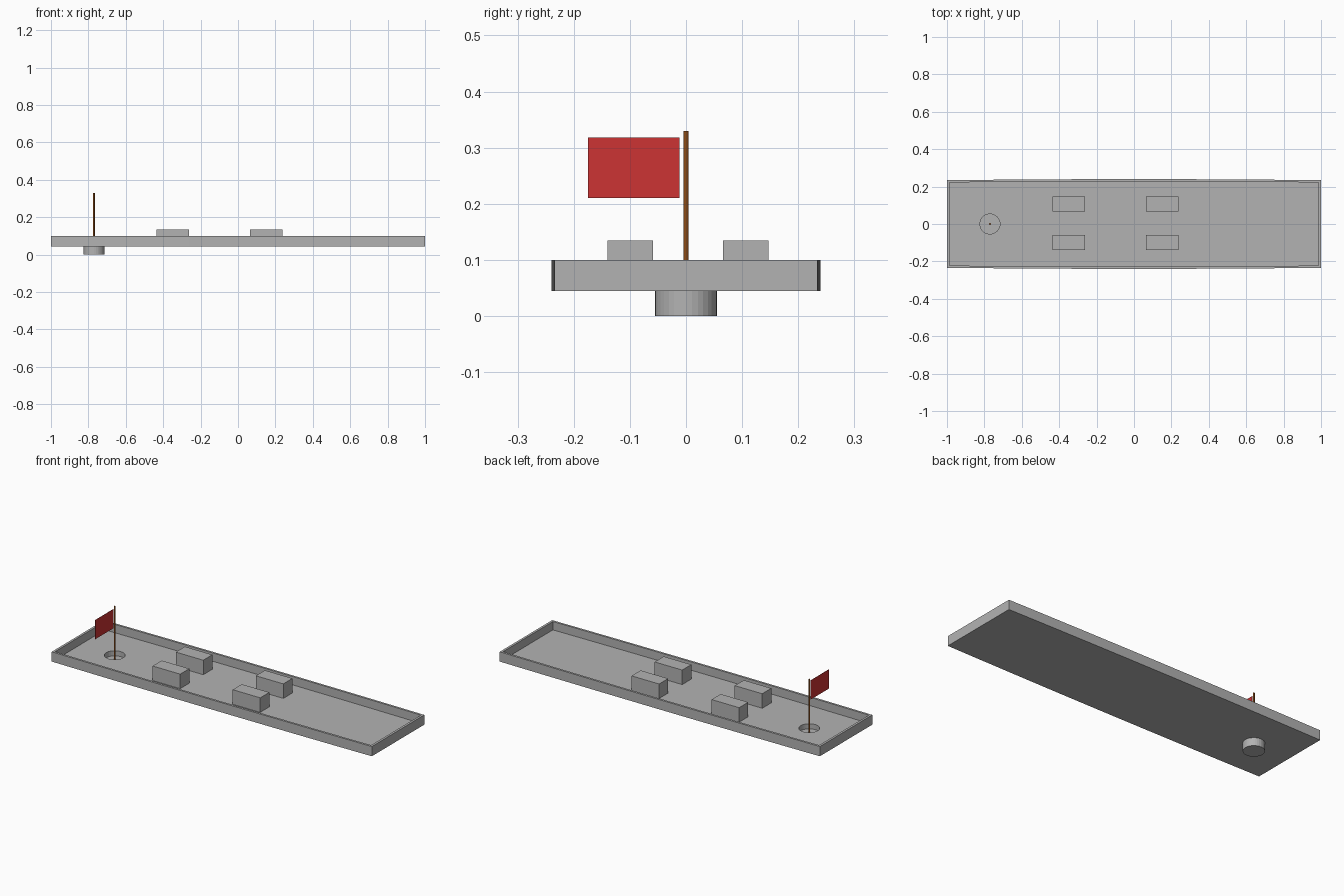
import bpy, bmesh, math
from mathutils import Matrix

if "Cube" in bpy.data.objects:
    bpy.data.objects.remove(bpy.data.objects["Cube"])


def material(name, rgb):
    m = bpy.data.materials.new(name)
    m.diffuse_color = (*rgb, 1)
    m.use_nodes = True
    m.node_tree.nodes["Principled BSDF"].inputs["Base Color"].default_value = m.diffuse_color
    return m


GREY = material("grey", (0.45, 0.45, 0.45))
RED = material("red", (0.604, 0.033, 0.033))
BROWN = material("brown", (0.258, 0.07, 0.008))


def finish(name, bm, mat):
    bmesh.ops.recalc_face_normals(bm, faces=bm.faces)
    me = bpy.data.meshes.new(name)
    bm.to_mesh(me)
    bm.free()
    me.materials.append(mat)
    ob = bpy.data.objects.new(name, me)
    bpy.context.collection.objects.link(ob)
    return ob


def prism(name, outline, z0, z1, mat):
    bm = bmesh.new()
    face = bm.faces.new([bm.verts.new((x, y, z0)) for x, y in outline])
    top = bmesh.ops.extrude_face_region(bm, geom=[face])["geom"]
    for v in top:
        if isinstance(v, bmesh.types.BMVert):
            v.co.z = z1
    return finish(name, bm, mat)


def box(name, x0, x1, y0, y1, z0, z1, mat):
    return prism(name, [(x0, y0), (x1, y0), (x1, y1), (x0, y1)], z0, z1, mat)


def circle(cx, cy, r, n):
    return [(cx + r * math.cos(2 * math.pi * i / n),
             cy + r * math.sin(2 * math.pi * i / n)) for i in range(n)]


def hull_outline(half_x, half_y, bulge, n=12):
    # Long sides bow out slightly towards the middle
    xs = [half_x * math.sin(math.pi * (i / n - 0.5)) for i in range(n + 1)]
    ys = [half_y + bulge * (1 - (x / half_x) ** 2) for x in xs]
    low = [(x, -y) for x, y in zip(xs, ys)]
    return low + [(x, -y) for x, y in reversed(low)]


def cut(target, cutter):
    mod = target.modifiers.new("cut", "BOOLEAN")
    mod.operation = "DIFFERENCE"
    mod.solver = "EXACT"
    mod.object = cutter
    cutter.hide_render = True
    cutter.hide_viewport = True


PX = -0.77  # pole and socket position

# Shallow tray with raised rim
tray = prism("tray", hull_outline(1.0, 0.234, 0.006), 0.045, 0.1, GREY)
cut(tray, prism("tray_cutter", hull_outline(0.987, 0.222, 0.006), 0.053, 0.2, GREY))

# Round socket below the tray, open at the top
socket = prism("socket", circle(PX, 0, 0.055, 32), 0, 0.053, GREY)
hole = prism("socket_cutter", circle(PX, 0, 0.0535, 32), 0.024, 0.08, GREY)
cut(tray, hole)
cut(socket, hole)

# Four seat blocks
for i, x in enumerate((-0.435, 0.065)):
    for j, y in enumerate((-0.14, 0.066)):
        box(f"seat_{i}_{j}", x, x + 0.172, y, y + 0.081, 0.052, 0.135, GREY)

# Flag pole and flag
prism("flag_pole", circle(PX, 0, 0.0047, 12), 0.02, 0.33, BROWN)
box("flag", PX - 0.0008, PX + 0.0008, -0.175, -0.012, 0.21, 0.318, RED)
